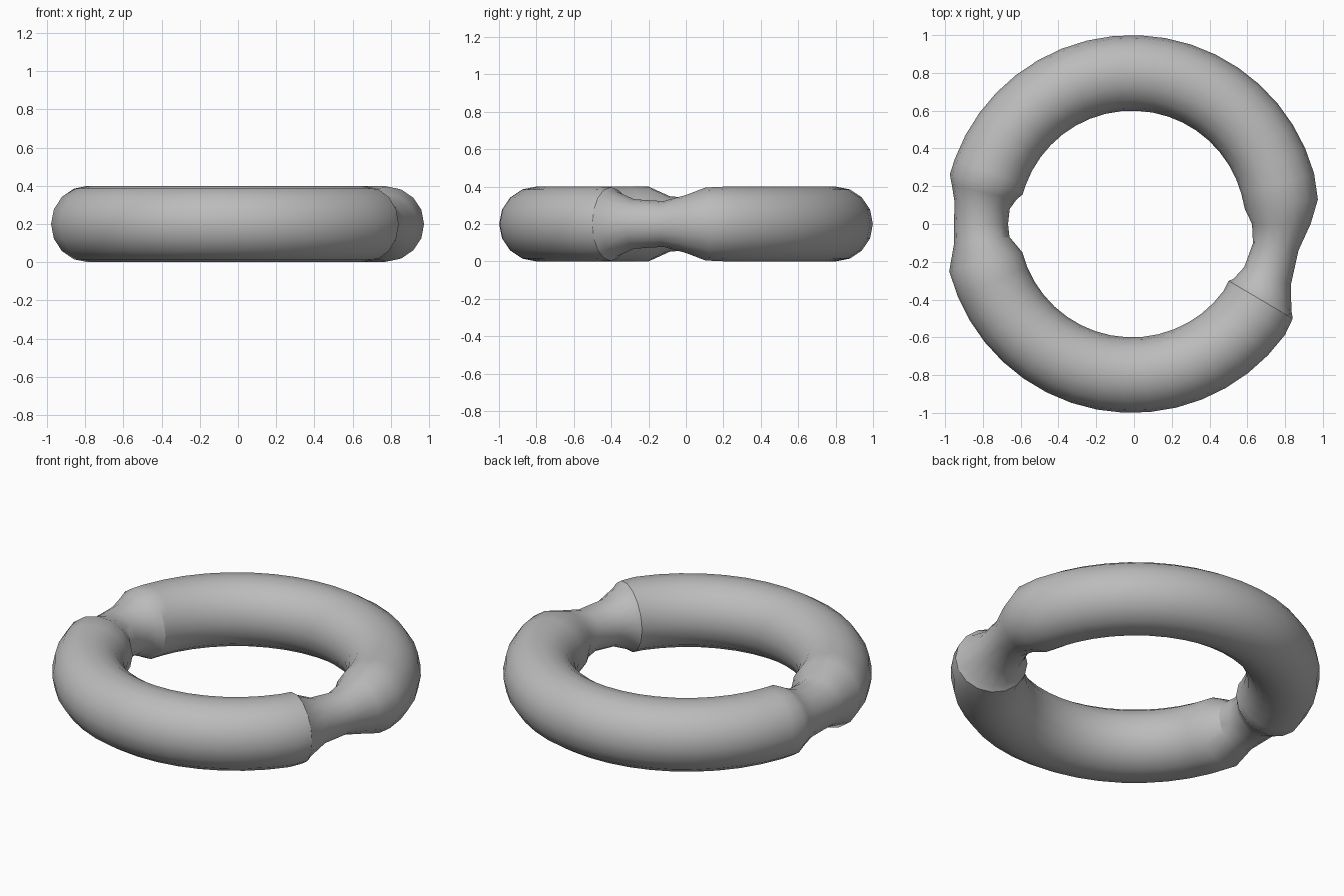
import bpy, bmesh, math

if "Cube" in bpy.data.objects:
    bpy.data.objects.remove(bpy.data.objects["Cube"])

SIDES = 16
CENTRE_X = -0.01

grey = bpy.data.materials.new("light grey")
grey.diffuse_color = (0.5, 0.5, 0.5, 1)
grey.use_nodes = True
grey.node_tree.nodes["Principled BSDF"].inputs["Base Color"].default_value = grey.diffuse_color

# Pinched joints: angle in degrees, path radius, tube radius
right_joint = [(-36, 0.80, 0.20), (-30.5, 0.79, 0.197), (-28.5, 0.785, 0.175),
               (-21, 0.768, 0.132), (-9, 0.77, 0.122), (0, 0.79, 0.155),
               (7.5, 0.797, 0.195)]
left_joint = [(160, 0.80, 0.20), (164.8, 0.80, 0.20), (168, 0.80, 0.175),
              (173, 0.80, 0.147), (180, 0.80, 0.143), (186, 0.80, 0.147),
              (194.5, 0.80, 0.20)]


def full_arc(start, end, count):
    """Evenly spaced full-width rings between two joints."""
    step = (end - start) / (count + 1)
    return [(start + step * (i + 1), 0.80, 0.20) for i in range(count)]


sections = (right_joint + full_arc(7.5, 160, 18)
            + left_joint + full_arc(194.5, 324, 15))

# Ring body: tube swept through the sections
bm = bmesh.new()
rings = []
for angle, path_r, tube_r in sections:
    a = math.radians(angle)
    ring = []
    for k in range(SIDES):
        t = 2 * math.pi * k / SIDES
        r = path_r + tube_r * math.cos(t)
        ring.append(bm.verts.new((CENTRE_X + r * math.cos(a), r * math.sin(a),
                                  0.2 + tube_r * math.sin(t))))
    rings.append(ring)
for i, ring in enumerate(rings):
    nxt = rings[(i + 1) % len(rings)]
    for k in range(SIDES):
        j = (k + 1) % SIDES
        bm.faces.new((ring[k], nxt[k], nxt[j], ring[j]))
bmesh.ops.recalc_face_normals(bm, faces=bm.faces[:])
mesh = bpy.data.meshes.new("pinched_ring")
bm.to_mesh(mesh)
bm.free()
mesh.materials.append(grey)
body = bpy.data.objects.new("pinched_ring", mesh)
bpy.context.collection.objects.link(body)
bpy.context.view_layer.objects.active = body
body.select_set(True)
bpy.ops.object.shade_smooth_by_angle(angle=math.radians(30))
